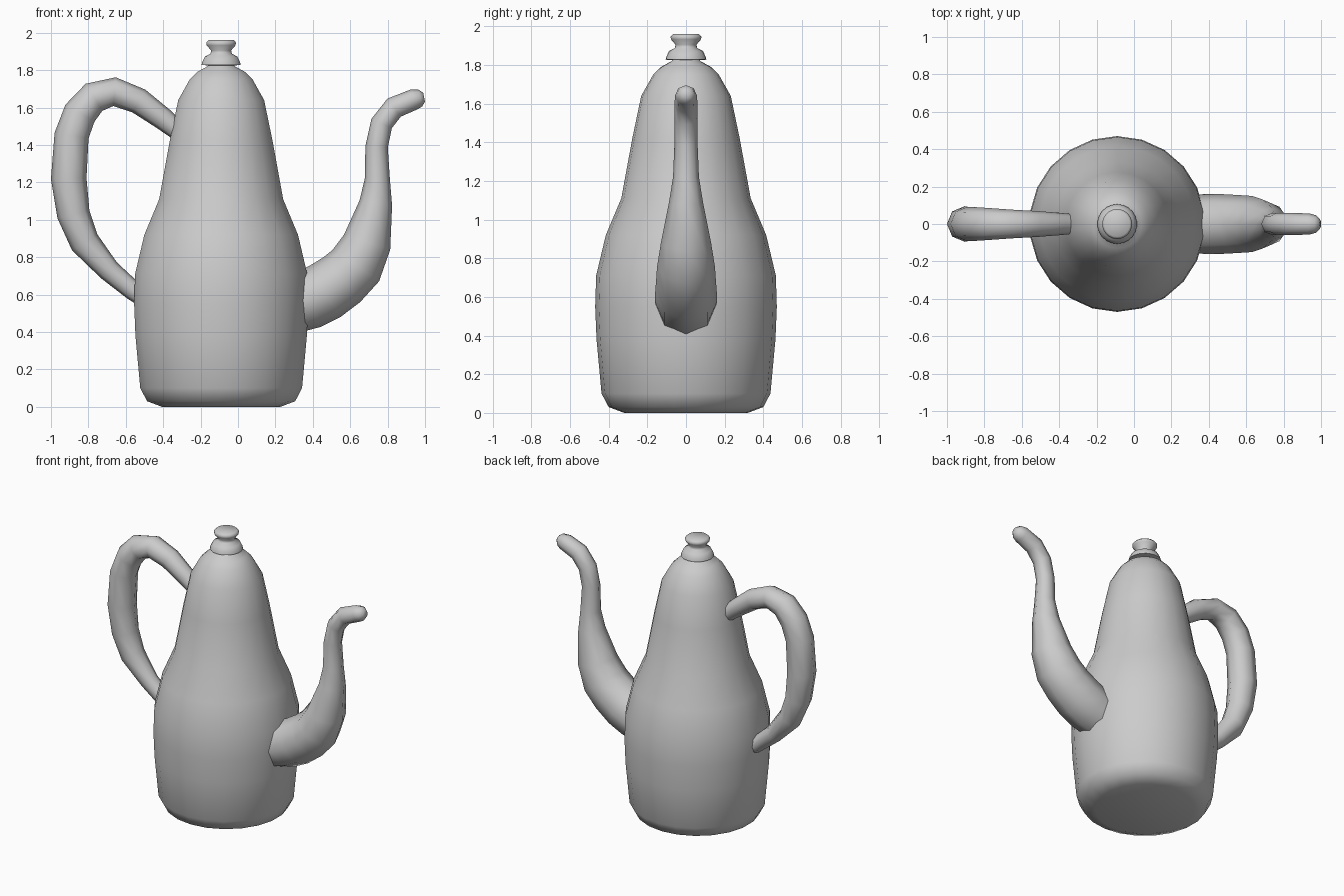
import bpy, bmesh, math
from mathutils import Vector

if "Cube" in bpy.data.objects:
    bpy.data.objects.remove(bpy.data.objects["Cube"])

CX = -0.09  # axis of the pot body


def finish(bm, name):
    bmesh.ops.recalc_face_normals(bm, faces=bm.faces[:])
    mesh = bpy.data.meshes.new(name)
    bm.to_mesh(mesh)
    bm.free()
    ob = bpy.data.objects.new(name, mesh)
    bpy.context.collection.objects.link(ob)
    bpy.ops.object.select_all(action='DESELECT')
    ob.select_set(True)
    bpy.context.view_layer.objects.active = ob
    bpy.ops.object.shade_smooth_by_angle(angle=math.radians(60))
    return ob


def skin(rings, name):
    """Bridge successive rings of points and cap both ends."""
    bm = bmesh.new()
    loops = [[bm.verts.new(p) for p in ring] for ring in rings]
    n = len(loops[0])
    for a, b in zip(loops, loops[1:]):
        for i in range(n):
            j = (i + 1) % n
            bm.faces.new((a[i], a[j], b[j], b[i]))
    bm.faces.new(loops[0])
    bm.faces.new(loops[-1])
    return finish(bm, name)


def lathe(profile, name, sides=22):
    step = math.tau / sides
    return skin([[(CX + r * math.cos(math.pi / 2 + i * step),
                   r * math.sin(math.pi / 2 + i * step), z)
                  for i in range(sides)] for r, z in profile], name)


def tube(path, name, sides=8):
    """Sweep a tapering round section along an (x, z, radius) path."""
    pts = [Vector((x, 0, z)) for x, z, r in path]
    rings = []
    for k, (x, z, r) in enumerate(path):
        t = (pts[min(k + 1, len(pts) - 1)] - pts[max(k - 1, 0)]).normalized()
        side = Vector((-t.z, 0, t.x))
        rings.append([pts[k] + r * (side * math.cos(a) + Vector((0, math.sin(a), 0)))
                      for a in (math.tau * i / sides for i in range(sides))])
    return skin(rings, name)


# Pot body
lathe([(0.32, 0), (0.40, 0.03), (0.437, 0.10), (0.463, 0.38), (0.47, 0.55),
       (0.465, 0.71), (0.415, 0.92), (0.335, 1.11), (0.278, 1.42), (0.232, 1.64),
       (0.17, 1.75), (0.13, 1.79), (0.075, 1.82), (0.06, 1.84)], "pot_body")

# Lid knob
lathe([(0.07, 1.825), (0.106, 1.828), (0.102, 1.843), (0.088, 1.872), (0.058, 1.888),
       (0.054, 1.905), (0.078, 1.933), (0.08, 1.948), (0.068, 1.96)], "lid_knob")

# Curved spout
tube([(0.30, 0.55, 0.155), (0.38, 0.575, 0.16), (0.465, 0.617, 0.16), (0.555, 0.68, 0.155),
      (0.63, 0.755, 0.15), (0.69, 0.88, 0.13), (0.737, 1.09, 0.088), (0.745, 1.22, 0.067),
      (0.741, 1.39, 0.06), (0.768, 1.515, 0.06), (0.835, 1.60, 0.06), (0.94, 1.643, 0.056),
      (0.975, 1.651, 0.046), (0.995, 1.655, 0.024)], "spout")

# Handle
tube([(-0.50, 0.58, 0.05), (-0.56, 0.62, 0.052), (-0.69, 0.73, 0.06), (-0.82, 0.88, 0.08),
      (-0.88, 1.03, 0.088), (-0.905, 1.22, 0.095), (-0.89, 1.45, 0.092),
      (-0.845, 1.57, 0.09), (-0.77, 1.655, 0.085), (-0.66, 1.685, 0.077),
      (-0.53, 1.635, 0.07), (-0.40, 1.54, 0.06), (-0.32, 1.475, 0.052)], "handle")
